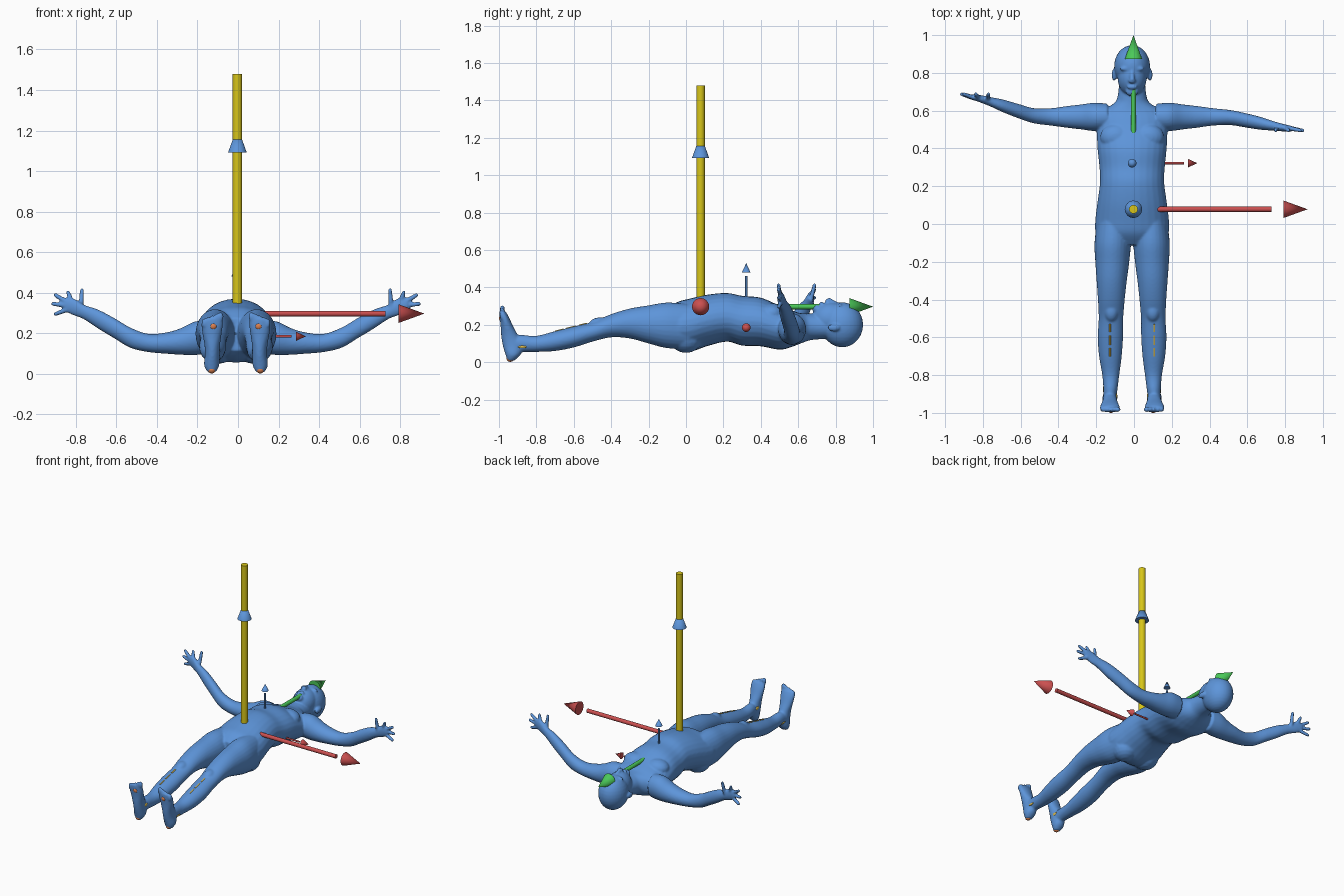
import bpy, bmesh, math
from mathutils import Vector, Matrix

cube = bpy.data.objects.get("Cube")
if cube:
    bpy.data.objects.remove(cube, do_unlink=True)

MID = -0.01  # the figure's own middle line


def material(name, colour):
    mat = bpy.data.materials.new(name)
    mat.use_nodes = True
    rgba = (*colour, 1)
    mat.diffuse_color = rgba
    mat.node_tree.nodes["Principled BSDF"].inputs["Base Color"].default_value = rgba
    return mat


blue = material("body blue", (.11, .30, .70))
yellow = material("shaft yellow", (.68, .56, .01))
red = material("arrow red", (.60, .08, .08))
green = material("arrow green", (.07, .58, .10))
orange = material("patch orange", (.72, .22, .08))
ochre = material("strip ochre", (.68, .48, .08))


def ellipsoid(bm, centre, radii, segments=20):
    matrix = Matrix.Translation(centre) @ Matrix.Diagonal((*radii, 1))
    bmesh.ops.create_uvsphere(bm, u_segments=segments, v_segments=segments // 2,
                              radius=1, matrix=matrix)


def rod(bm, start, end, r_start, r_end, segments=24):
    start, end = Vector(start), Vector(end)
    span = end - start
    turn = span.to_track_quat('Z', 'Y').to_matrix().to_4x4()
    bmesh.ops.create_cone(bm, cap_ends=True, segments=segments, radius1=r_start,
                          radius2=r_end, depth=span.length,
                          matrix=Matrix.Translation((start + end) / 2) @ turn)


def spline(rows, steps=5):
    """Smoothly fill in between the given rows of numbers."""
    result = []
    for i in range(len(rows) - 1):
        a, b = rows[max(i - 1, 0)], rows[i]
        c, d = rows[i + 1], rows[min(i + 2, len(rows) - 1)]
        for k in range(steps):
            t = k / steps
            result.append([q + t * ((r - p) + t * (2 * p - 5 * q + 4 * r - s
                          + t * (3 * q - p - 3 * r + s))) / 2
                           for p, q, r, s in zip(a, b, c, d)])
    return result + [list(rows[-1])]


def loft(bm, rows, axis, sides=28):
    """Rows hold a centre (x, y, z) and two half sizes across the axis."""
    u, v = [k for k in range(3) if k != axis]
    rings = []
    for x, y, z, a, b in spline(rows):
        ring = []
        for k in range(sides):
            angle = math.tau * k / sides
            point = [x, y, z]
            point[u] += a * math.cos(angle)
            point[v] += b * math.sin(angle)
            ring.append(bm.verts.new(point))
        rings.append(ring)
    faces = [bm.faces.new(rings[0]), bm.faces.new(rings[-1])]
    for low, high in zip(rings, rings[1:]):
        for k in range(sides):
            n = (k + 1) % sides
            faces.append(bm.faces.new((low[k], low[n], high[n], high[k])))
    bmesh.ops.recalc_face_normals(bm, faces=faces)


def finish(bm, name, mat, fuse=False):
    mesh = bpy.data.meshes.new(name)
    bm.to_mesh(mesh)
    bm.free()
    mesh.materials.append(mat)
    obj = bpy.data.objects.new(name, mesh)
    bpy.context.collection.objects.link(obj)
    bpy.ops.object.select_all(action='DESELECT')
    obj.select_set(True)
    bpy.context.view_layer.objects.active = obj
    if fuse:
        remesh = obj.modifiers.new("fuse", 'REMESH')
        remesh.mode = 'VOXEL'
        remesh.voxel_size = 0.006
        soften = obj.modifiers.new("soften", 'SMOOTH')
        soften.factor = 0.5
        soften.iterations = 6
        for label in ("fuse", "soften"):
            bpy.ops.object.modifier_apply(modifier=label)
    bpy.ops.object.shade_smooth_by_angle(angle=math.radians(40))
    return obj


body = bmesh.new()

# Neck, trunk and pelvis: y, centre z, half width, half depth
trunk = [(.76, .19, .068, .065), (.68, .19, .076, .07), (.64, .185, .095, .075),
         (.60, .18, .16, .085), (.56, .18, .19, .10), (.50, .185, .188, .118),
         (.40, .215, .183, .13), (.30, .222, .173, .133), (.22, .24, .17, .13),
         (.12, .225, .183, .137), (.02, .198, .195, .142), (-.05, .195, .192, .125),
         (-.11, .195, .15, .08)]
loft(body, [(MID, y, z, w, d) for y, z, w, d in trunk], 1)

# Head and face
ellipsoid(body, (MID, .835, .20), (.095, .112, .12), 32)
ellipsoid(body, (MID, .775, .23), (.077, .10, .09), 32)
ellipsoid(body, (MID, .70, .285), (.035, .025, .025))
rod(body, (MID, .81, .31), (MID, .76, .333), .01, .014)
ellipsoid(body, (MID, .757, .325), (.02, .013, .016))
ellipsoid(body, (MID, .725, .312), (.028, .012, .012))
for s in (-1, 1):
    ellipsoid(body, (MID + s * .035, .822, .301), (.03, .012, .015))
    ellipsoid(body, (MID + s * .095, .79, .185), (.013, .034, .02))

# Legs: y, offset from the middle, centre z, half width, half depth
leg = [(.02, .10, .19, .085, .12), (-.10, .103, .197, .096, .122),
       (-.20, .105, .202, .09, .102), (-.30, .108, .207, .08, .08),
       (-.40, .11, .195, .071, .062), (-.50, .112, .163, .065, .053),
       (-.60, .115, .135, .067, .056), (-.70, .115, .113, .06, .053),
       (-.80, .113, .098, .045, .043), (-.88, .115, .10, .037, .046),
       (-.94, .12, .09, .034, .05)]
# Feet: z, offset, centre y, half width, half length
foot = [(.008, .12, -.937, .02, .018), (.04, .12, -.925, .037, .04),
        (.09, .117, -.925, .037, .055), (.14, .117, -.942, .038, .046),
        (.19, .118, -.957, .046, .034), (.24, .118, -.971, .053, .025),
        (.27, .116, -.98, .05, .017)]
# Arms and palms: offset, bend, centre z, half thickness, half height
arm = [(.13, 0, .18, .07, .08), (.20, 0, .176, .075, .083), (.27, 0, .16, .066, .066),
       (.34, 0, .152, .058, .053), (.43, 0, .152, .046, .045),
       (.52, .006, .178, .04, .05), (.60, .03, .225, .038, .05),
       (.68, .057, .27, .034, .047), (.75, .08, .305, .025, .036),
       (.80, .095, .33, .02, .042), (.845, .105, .343, .015, .034)]
# Fingers: root offset and z, tip offset and z
fingers = [(.765, .33, .76, .412), (.81, .355, .828, .402), (.835, .355, .89, .388),
           (.84, .338, .903, .345), (.83, .318, .89, .295)]

for s in (-1, 1):
    loft(body, [(MID + s * x, y, z, w, d) for y, x, z, w, d in leg], 1)
    loft(body, [(MID + s * x, y, z, w, d) for z, x, y, w, d in foot], 2)
    for i in range(5):
        thick = .016 if i == 0 else .011
        ellipsoid(body, (MID + s * (.077 + .02 * i), -.982, .282 - .008 * i),
                  (thick, .014, .024), 16)
    # Kneecap, chest muscle and buttock
    ellipsoid(body, (MID + s * .11, -.46, .20), (.04, .06, .04))
    ellipsoid(body, (MID + s * .085, .46, .26), (.085, .07, .055))
    ellipsoid(body, (MID + s * .085, .0, .13), (.085, .09, .08))

    # The two arms swing opposite ways from the shoulder line
    swing = 1 if s < 0 else -.6

    def arm_y(bend):
        return .567 + swing * bend

    loft(body, [(MID + s * x, arm_y(b), z, t, h) for x, b, z, t, h in arm], 0)
    for x0, z0, x1, z1 in fingers:
        root = (MID + s * x0, arm_y(.10), z0)
        tip = (MID + s * x1, arm_y(.12), z1)
        rod(body, root, tip, .013, .0105, 16)
        ellipsoid(body, tip, (.0105,) * 3, 16)

finish(body, "body", blue, fuse=True)


# Direction arrows: a shaft and a separate pointed head
def arrow(name, origin, direction, shaft_mat, head_mat, size, shaft):
    origin, direction = Vector(origin), Vector(direction)
    first, last, radius = shaft
    base, tip, flare = size
    bm = bmesh.new()
    rod(bm, origin + direction * first, origin + direction * last, radius, radius)
    finish(bm, name + "_shaft", shaft_mat)
    bm = bmesh.new()
    rod(bm, origin + direction * base, origin + direction * tip, flare, 0)
    finish(bm, name + "_head", head_mat)


X, Y, Z = (1, 0, 0), (0, 1, 0), (0, 0, 1)
hip, chest = (-.003, .078, .297), (MID, .322, .185)
large, small = (.795, .922, .046), (.295, .345, .023)
arrow("side_arrow", hip, X, red, red, large, (.08, .73, .014))
arrow("head_arrow", hip, Y, green, green, large, (.08, .73, .014))
arrow("tall_arrow", hip, Z, yellow, blue, large, (0, 1.183, .023))
arrow("small_side_arrow", chest, X, red, red, small, (.1, .275, .006))
arrow("small_tall_arrow", chest, Z, blue, blue, small, (.1, .275, .006))

# Orange patches on the soles, heels and one shoulder
patches = bmesh.new()
for s in (-1, 1):
    ellipsoid(patches, (MID + s * .12, -.94, .02), (.02, .02, .018))
    ellipsoid(patches, (MID + s * .112, -.986, .235), (.018, .014, .018))
ellipsoid(patches, (-.18, .622, .185), (.025, .014, .014))
finish(patches, "orange_patches", orange)

# Ochre strips along the shins and ankles
strips = bmesh.new()
for s in (-1, 1):
    for y0, y1 in ((-.53, -.57), (-.59, -.64), (-.655, -.70)):
        rod(strips, (MID + s * .117, y0, .339 + y0 / 4), (MID + s * .117, y1, .339 + y1 / 4),
            .005, .005, 10)
    ellipsoid(strips, (MID + s * .148, -.875, .082), (.006, .025, .007))
    ellipsoid(strips, (MID + s * .085, -.915, .11), (.007, .022, .012))
finish(strips, "ochre_strips", ochre)
